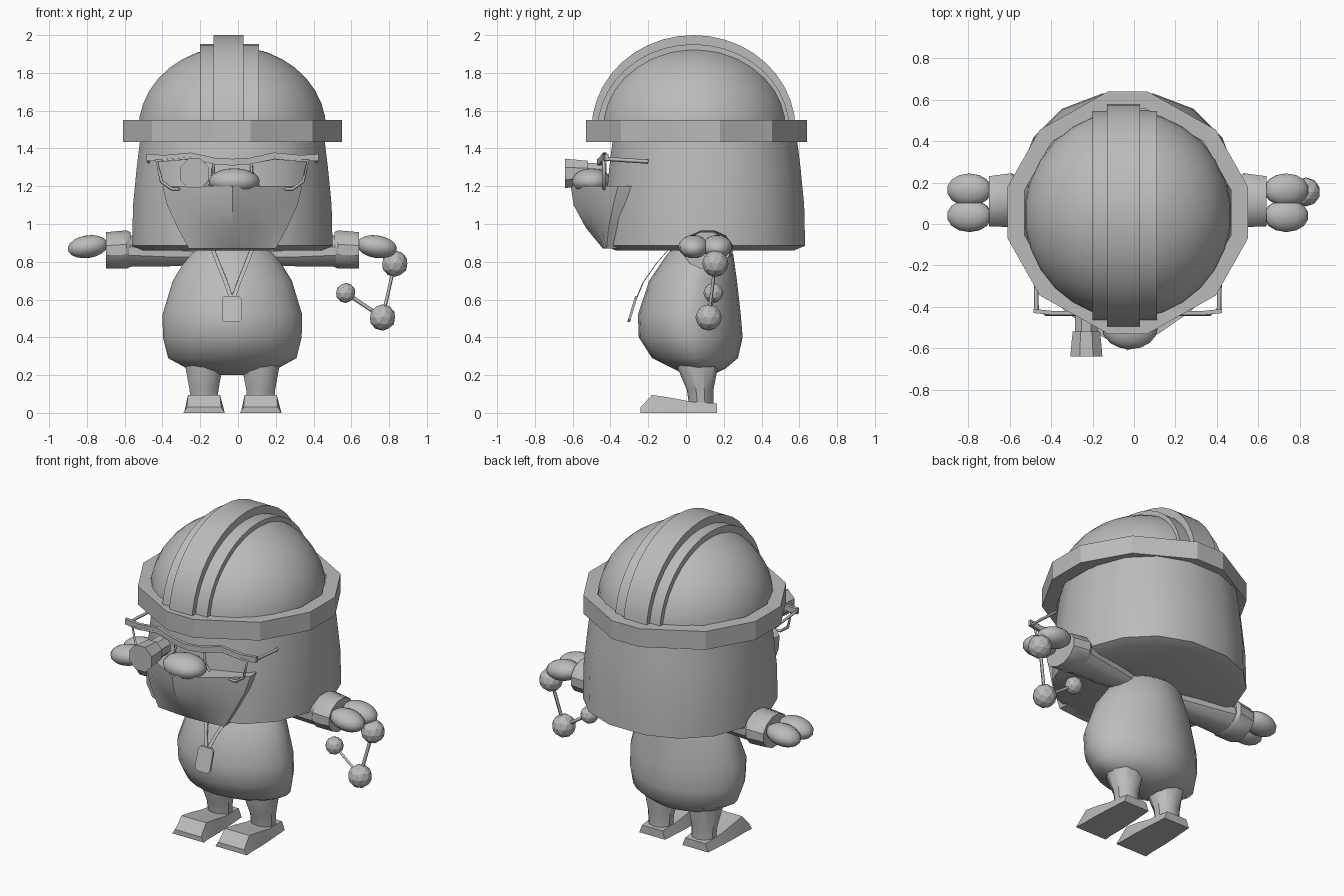
import bpy, bmesh, math
from mathutils import Vector, Matrix

if "Cube" in bpy.data.objects:
    bpy.data.objects.remove(bpy.data.objects["Cube"])

CX = -0.03  # symmetry plane of the figure
grey = bpy.data.materials.new("plain grey")
grey.diffuse_color = (0.5, 0.5, 0.5, 1)
grey.use_nodes = True
grey.node_tree.nodes["Principled BSDF"].inputs["Base Color"].default_value = grey.diffuse_color


def finish(name, bm, angle=35):
    bmesh.ops.recalc_face_normals(bm, faces=bm.faces)
    me = bpy.data.meshes.new(name)
    bm.to_mesh(me)
    bm.free()
    me.materials.append(grey)
    ob = bpy.data.objects.new(name, me)
    bpy.context.collection.objects.link(ob)
    if angle:
        bpy.ops.object.select_all(action='DESELECT')
        ob.select_set(True)
        bpy.context.view_layer.objects.active = ob
        bpy.ops.object.shade_smooth_by_angle(angle=math.radians(angle))
    return ob


def loft(name, rings, angle=35, loop=False):
    """Skin a list of equal-length rings, capped unless it loops."""
    bm = bmesh.new()
    vs = [[bm.verts.new(p) for p in r] for r in rings]
    n = len(vs[0])
    for a, b in zip(vs, vs[1:] + (vs[:1] if loop else [])):
        for i in range(n):
            j = (i + 1) % n
            bm.faces.new((a[i], a[j], b[j], b[i]))
    if not loop:
        bm.faces.new(vs[0])
        bm.faces.new(vs[-1])
    return finish(name, bm, angle)


def oval(n, rx, ry, p=2.0, turn=0.5):
    out = []
    for i in range(n):
        a = 2 * math.pi * (i + turn) / n
        c, s = math.cos(a), math.sin(a)
        out.append((math.copysign(abs(c) ** (2 / p), c) * rx,
                    math.copysign(abs(s) ** (2 / p), s) * ry))
    return out


def flat_ring(n, cx, cy, z, rx, ry, p=2.0, turn=0.5):
    return [(cx + x, cy + y, z) for x, y in oval(n, rx, ry, p, turn)]


def ball(name, loc, radii, tilt=0, seg=14, angle=60):
    bm = bmesh.new()
    m = Matrix.Translation(loc) @ Matrix.Rotation(tilt, 4, 'Y') @ Matrix.Diagonal((*radii, 1))
    bmesh.ops.create_uvsphere(bm, u_segments=seg, v_segments=seg // 2 + 2, radius=1, matrix=m)
    return finish(name, bm, angle)


def tube(name, pts, r, closed=False):
    cu = bpy.data.curves.new(name, 'CURVE')
    cu.dimensions = '3D'
    cu.bevel_depth = r
    cu.bevel_resolution = 0
    cu.use_fill_caps = True
    sp = cu.splines.new('POLY')
    sp.points.add(len(pts) - 1)
    for q, p in zip(sp.points, pts):
        q.co = (*p, 1)
    sp.use_cyclic_u = closed
    cu.materials.append(grey)
    ob = bpy.data.objects.new(name, cu)
    bpy.context.collection.objects.link(ob)
    return ob


# Head: rounded drum, tapering upwards, with a bevelled lower edge
loft("head", [flat_ring(16, CX, 0.1, z, r, r, 2.2, 0.5) for z, r in
              ((0.86, 0.48), (0.885, 0.54), (1.1, 0.535), (1.3, 0.515), (1.5, 0.49))])

# Muzzle: wedge-shaped prow on the lower face
rows = []
for z, hw, side, tip in ((1.2, .37, -.36, -.61), (1.1, .345, -.385, -.595),
                         (.98, .29, -.41, -.53), (.87, .23, -.42, -.44)):
    row = [(CX + hw * t, side + (tip - side) * k, z) for t, k in
           ((-1, 0), (-.75, .32), (-.4, .68), (0, 1), (.4, .68), (.75, .32), (1, 0))]
    rows.append(row + [(CX + hw * .95, -.2, z), (CX - hw * .95, -.2, z)])
loft("muzzle", rows, 40)
ball("nose", (-.02, -.5, 1.225), (.135, .105, .07), seg=16)

# Helmet: faceted brim, smooth dome, stepped crest bands
half = ((.095, .585), (.425, .4), (.58, .125))
edge = [(x, y) for x, y in half] + [(x, -y) for x, y in half[::-1]]
edge += [(-x, y) for x, y in edge[::-1]]


def brim_ring(k, z):
    return [(CX + x * k, .055 + y * k, z) for x, y in edge]


loft("helmet_brim", [brim_ring(1.0, 1.435), brim_ring(1.0, 1.55),
                     brim_ring(.86, 1.55), brim_ring(.86, 1.435)], 20, loop=True)
loft("helmet_dome", [flat_ring(28, CX, .045, 1.5 + .44 * math.sin(a), .5 * math.cos(a), .505 * math.cos(a))
                     for a in [math.radians(d) for d in (0, 9, 18, 28, 38, 48, 58, 68, 78, 86)]], 40)


def crest(name, x0, x1, ry, rz, t):
    rings = []
    for i in range(21):
        a = math.pi * i / 20
        c, s = math.cos(a), math.sin(a)
        o = (.04 - ry * c, 1.5 + rz * s)
        n = (.04 - (ry - t) * c, 1.5 + (rz - t) * s)
        rings.append([(x0, *o), (x1, *o), (x1, *n), (x0, *n)])
    loft(name, rings, 30)


crest("helmet_center_crest", -.13, .03, .54, .5, .07)
crest("helmet_side_crest", -.2, .11, .508, .452, .05)

# Glasses: brow bar, two open lens rims, temple arms
GY = -.44
brow = ((.0, 1.345, -.03), (.09, 1.35, -.02), (.22, 1.378, 0), (.36, 1.365, 0), (.455, 1.37, .01))
for s, side in ((-1, "left"), (1, "right")):
    top = [(CX + s * x, GY + dy, z + dz) for x, z, dy in brow for dz in (0,)]
    low = [(x, y, z - .035) for x, y, z in top]
    loft("glasses_brow_" + side,
         [[a, b, (b[0], b[1] + .02, b[2]), (a[0], a[1] + .02, a[2])] for a, b in zip(top, low)], 20)
    rim = ((.1, 1.325), (.22, 1.35), (.4, 1.335), (.375, 1.225), (.32, 1.185), (.15, 1.185), (.105, 1.24))
    tube("glasses_rim_" + side, [(CX + s * x, GY + .005, z) for x, z in rim], .009, True)
    tube("glasses_temple_" + side, [(CX + s * .44, GY + .01, 1.345), (CX + s * .445, -.2, 1.33)], .011)

# Loupe mounted on one lens
loft("loupe", [[(-.23 + x, y, 1.268 + z) for x, z in oval(8, r, r)] for y, r in
               ((-.42, .06), (-.52, .06), (-.52, .072), (-.64, .084))], 30)

# Body: egg shape with a soft ridge down the middle
loft("body", [flat_ring(24, CX, (f + b) / 2, z, w, (b - f) / 2, 1.8, 0) for z, w, f, b in
              ((.2, .06, 0, .14), (.235, .24, -.07, .21), (.29, .34, -.18, .275), (.4, .367, -.25, .3),
               (.52, .37, -.255, .29), (.7, .315, -.195, .27), (.84, .23, -.1, .25), (.9, .15, -.04, .18))], 50)

for s, side in ((-1, "left"), (1, "right")):
    # Sleeves, cuffs and mitten hands
    def arm(name, rings):
        loft(name + side, [[(CX + s * x, cy + u, cz + v) for u, v in oval(12, ry, rz)]
                           for x, cy, cz, ry, rz in rings])
    arm("sleeve_", ((.1, .1, .835, .06, .05), (.35, .105, .845, .095, .072), (.6, .11, .86, .125, .09)))
    arm("cuff_", ((.54, .115, .865, .12, .095), (.56, .115, .865, .135, .105), (.67, .11, .86, .125, .1)))
    for k, y in enumerate((.165, .04)):
        ball(f"hand_lobe_{k}_{side}", (CX + s * .765, y, .88), (.11, .08, .06), s * .15)
    # Legs and wedge feet
    lx = CX + s * .15
    loft("leg_" + side, [flat_ring(10, lx, y, z, rx, ry) for z, y, rx, ry in
                         ((.05, .08, .075, .065), (.12, .075, .08, .07), (.25, .06, .105, .11), (.32, .06, .1, .11))])
    foot = []
    for y, h, w in ((-.24, .03, .09), (-.18, .095, .085), (-.08, .08, .085), (.02, .06, .08), (.165, .05, .07)):
        foot.append([(lx - w - .02, y, 0), (lx + w + .02, y, 0), (lx + w, y, h), (lx - w, y, h)])
    loft("foot_" + side, foot, 40)
    # Lanyard strap
    strap = [(CX + s * x, y, z) for x, y, z in
             ((.11, -.08, .88), (.075, -.16, .79), (.035, -.23, .69), (.005, -.265, .605))]
    loft("lanyard_" + side, [[(x - .011, y, z), (x + .011, y, z), (x + .011, y + .007, z + .003),
                              (x - .011, y + .007, z + .003)] for x, y, z in strap], 30)

# Badge hanging from the lanyard
loft("badge", [[(-.034 + x, y + .3 * z, .55 + z) for x, z in
                ((-.052, -.055), (-.037, -.07), (.037, -.07), (.052, -.055),
                 (.052, .055), (.037, .07), (-.037, .07), (-.052, .055))] for y in (-.29, -.276)], 0)

# Molecule model held in one hand
atoms = [((.83, .155, .79), .07), ((.765, .12, .505), .07), ((.57, .145, .635), .053)]
for i, (c, r) in enumerate(atoms):
    bm = bmesh.new()
    bmesh.ops.create_icosphere(bm, subdivisions=2, radius=r, matrix=Matrix.Translation(c))
    finish(f"molecule_ball_{i}", bm, 0)
for i in (0, 1):
    tube(f"molecule_rod_{i}", [atoms[i][0], atoms[i + 1][0]], .01)
